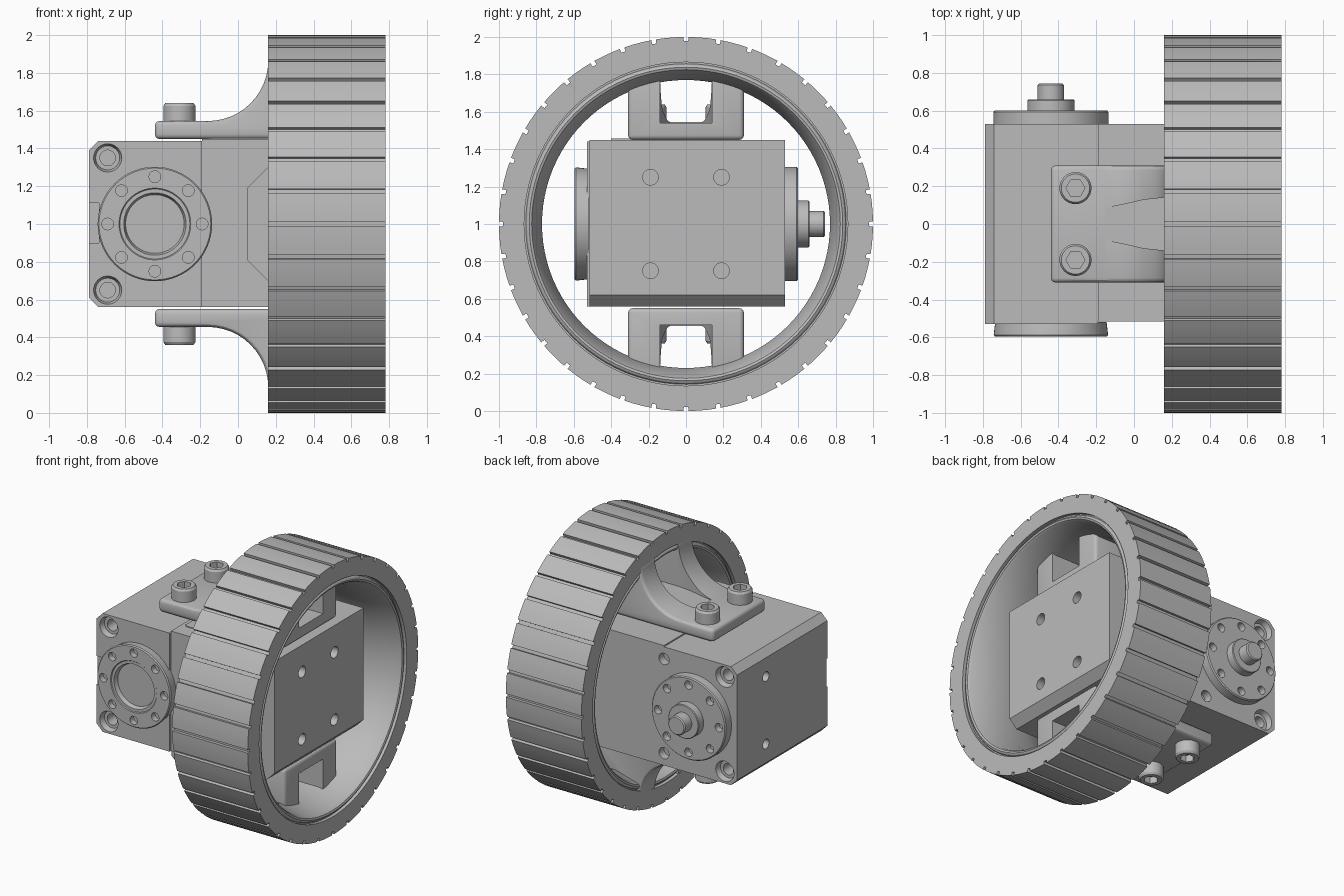
import bpy, bmesh
from math import sin, cos, pi, radians
from mathutils import Vector

if "Cube" in bpy.data.objects:
    bpy.data.objects.remove(bpy.data.objects["Cube"], do_unlink=True)

grey = bpy.data.materials.new("plain_grey")
grey.use_nodes = True
grey.diffuse_color = (0.5, 0.5, 0.5, 1)
bsdf = next(n for n in grey.node_tree.nodes if n.type == 'BSDF_PRINCIPLED')
bsdf.inputs["Base Color"].default_value = (0.5, 0.5, 0.5, 1)
parts = []


def finish(name, bm):
    bmesh.ops.remove_doubles(bm, verts=bm.verts, dist=1e-5)
    bmesh.ops.recalc_face_normals(bm, faces=bm.faces)
    mesh = bpy.data.meshes.new(name)
    bm.to_mesh(mesh)
    bm.free()
    mesh.materials.append(grey)
    ob = bpy.data.objects.new(name, mesh)
    bpy.context.collection.objects.link(ob)
    parts.append(ob)
    return ob


def lathe(name, profile, loc, axis, seg=48, closed=False):
    """Revolve (radius, height) points around an axis."""
    bm = bmesh.new()
    vs = [bm.verts.new((r, 0, h)) for r, h in profile]
    edges = [bm.edges.new(p) for p in zip(vs, vs[1:])]
    if closed:
        edges.append(bm.edges.new((vs[-1], vs[0])))
    bmesh.ops.spin(bm, geom=vs + edges, cent=(0, 0, 0), axis=(0, 0, 1),
                   angle=2 * pi, steps=seg)
    turn = Vector(axis).to_track_quat('Z', 'Y')
    for v in bm.verts:
        v.co = turn @ v.co + Vector(loc)
    return finish(name, bm)


def prism(name, pts, lo, hi, place):
    """Extrude a 2D outline; place(a, b, t) gives the 3D point."""
    bm = bmesh.new()
    ends = [[bm.verts.new(place(a, b, t)) for a, b in pts] for t in (lo, hi)]
    for e in ends:
        bm.faces.new(e)
    for i in range(len(pts)):
        j = (i + 1) % len(pts)
        bm.faces.new((ends[0][i], ends[0][j], ends[1][j], ends[1][i]))
    return finish(name, bm)


def along_y(x, z, t): return (x, t, z)
def along_z(x, y, t): return (x, y, t)


def apply(ob, mod):
    bpy.context.view_layer.objects.active = ob
    bpy.ops.object.modifier_apply(modifier=mod.name)


def bevel(ob, width, segments):
    mod = ob.modifiers.new("bevel", 'BEVEL')
    mod.width, mod.segments = width, segments
    mod.limit_method, mod.angle_limit = 'ANGLE', radians(40)
    apply(ob, mod)


def cut(targets, cutters):
    for ob in targets:
        for c in cutters:
            mod = ob.modifiers.new("cut", 'BOOLEAN')
            mod.operation, mod.solver, mod.object = 'DIFFERENCE', 'EXACT', c
            apply(ob, mod)
    for c in cutters:
        parts.remove(c)
        bpy.data.objects.remove(c, do_unlink=True)


def drill(loc, axis, r, depth, seg=20):
    return lathe("cutter", [(0, -depth), (r, -depth), (r, 0.02), (0, 0.02)], loc, axis, seg)


def stepped_drill(loc, axis, r):
    return lathe("cutter", [(0, -.13), (r * .55, -.13), (r * .55, -.04), (r * .85, -.04),
                            (r, 0), (r, .02), (0, .02)], loc, axis, 24)


# Tyre with axial grooves
X0, X1, R_SEAT = 0.16, 0.78, 0.865
bm = bmesh.new()
rings = []
for k in range(36):
    for deg, r in ((-.7, 1), (-.7, .978), (.7, .978), (.7, 1), (3.5, 1), (6.5, 1)):
        a = radians(k * 10 + deg)
        rings.append([bm.verts.new((x, q * sin(a), 1 + q * cos(a)))
                      for q, x in ((R_SEAT, X0), (r, X0), (r, X1), (R_SEAT, X1))])
for i, ring in enumerate(rings):
    nxt = rings[(i + 1) % len(rings)]
    for j in range(4):
        k = (j + 1) % 4
        bm.faces.new((ring[j], ring[k], nxt[k], nxt[j]))
finish("tyre", bm)

# Rim with rounded bead on both edges
half = [(.87, .285), (.857, .285), (.85, .298), (.838, .305), (.825, .3), (.815, .285), (.77, .1)]
rim = half + [(r, -h) for r, h in reversed(half)]
lathe("wheel_rim", rim, (.47, 0, 1), (1, 0, 0), 96, closed=True)

# Motor case and its front cover
case = prism("motor_case", [(-.79, .61), (-.74, .56), (.6, .56), (.66, .62), (.66, 1.45),
                            (-.19, 1.45), (-.19, 1.44), (-.74, 1.44), (-.79, 1.39)],
             -.515, .53, along_y)
cover = prism("front_cover", [(-.79, .61), (-.74, .56), (-.19, .56), (-.19, 1.44),
                              (-.74, 1.44), (-.79, 1.39)], -.53, -.515, along_y)
prism("top_panel", [(-.16, -.2), (-.16, -.385), (-.145, -.4), (.5, -.4), (.5, -.2)],
      1.45, 1.456, along_z)

# Case screw holes, front recess and cable slot
front_cuts = [stepped_drill((-.69, -.53, z), (0, -1, 0), .075) for z in (.65, 1.35)]
front_cuts.append(prism("cutter", [(-.9, .9), (-.735, .9), (-.735, 1.11), (-.9, 1.11)],
                        -.6, -.52, along_y))
case_cuts = [prism("cutter", [(.05, .81), (.16, .7), (.44, .7), (.55, .81), (.55, 1.19),
                              (.44, 1.3), (.16, 1.3), (.05, 1.19)], -.6, -.49, along_y)]
for z in (.65, 1.35):
    case_cuts.append(stepped_drill((-.69, .53, z), (0, 1, 0), .075))
    case_cuts.append(drill((-.19, .53, z), (0, 1, 0), .042, .06))
for z in (.75, 1.25):
    case_cuts += [drill((.66, y, z), (1, 0, 0), .042, .06) for y in (-.19, .19)]
    case_cuts.append(drill((-.79, .19, z), (-1, 0, 0), .036, .06))
cut([case], case_cuts)
cut([case, cover], front_cuts)

# Output horns, front with a recessed centre and back with a shaft
horns = {
    -1: [(0, -.01), (.295, -.01), (.303, .058), (.296, .066), (.19, .066), (.185, .06),
         (.165, .06), (.155, .03), (0, .03)],
    1: [(0, -.01), (.305, -.01), (.305, .062), (.298, .07), (.125, .07), (.125, .125),
        (.12, .13), (.07, .13), (.07, .205), (.062, .213), (0, .213)],
}
for s, profile in horns.items():
    horn = lathe("front_horn" if s < 0 else "back_horn", profile, (-.44, s * .53, 1), (0, s, 0), 64)
    cut([horn], [drill((-.44 + .25 * cos(a), s * .597, 1 + .25 * sin(a)), (0, s, 0), .031, .045)
                 for a in (k * pi / 4 for k in range(8))])

# Wheel brackets above and below, each with two socket screws
arc = [(-.16 + .32 * sin(a), 1.865 - .32 * cos(a)) for a in (k * pi / 24 for k in range(13))]
side = [(-.44, 1.45), (-.44, 1.545)] + arc + [(.6, 1.865), (.6, 1.45)]
slot = [(-.15, .085), (-.05, .105), (.05, .128), (.16, .14), (.7, .14)]
slot += [(x, -y) for x, y in reversed(slot)]
for s, label in ((1, "top"), (-1, "bottom")):
    arm = prism(label + "_bracket", [(x, 1 + s * (z - 1)) for x, z in side], -.31, .31, along_y)
    bevel(arm, .025, 3)
    cut([arm], [prism("cutter", slot, 1 + s * .54, 1 + s * 1.1, along_z)])
    for y in (-.19, .19):
        screw = lathe(label + "_screw", [(0, 0), (.085, 0), (.085, .085), (.075, .1), (0, .1)],
                      (-.31, y, 1 + s * .54), (0, 0, s), 32)
        cut([screw], [drill((-.31, y, 1 + s * .64), (0, 0, s), .05, .05, 6)])

# Smooth the round surfaces, keep the edges sharp
bpy.ops.object.select_all(action='DESELECT')
for ob in parts:
    ob.select_set(True)
bpy.context.view_layer.objects.active = parts[0]
bpy.ops.object.shade_smooth_by_angle(angle=radians(30))
